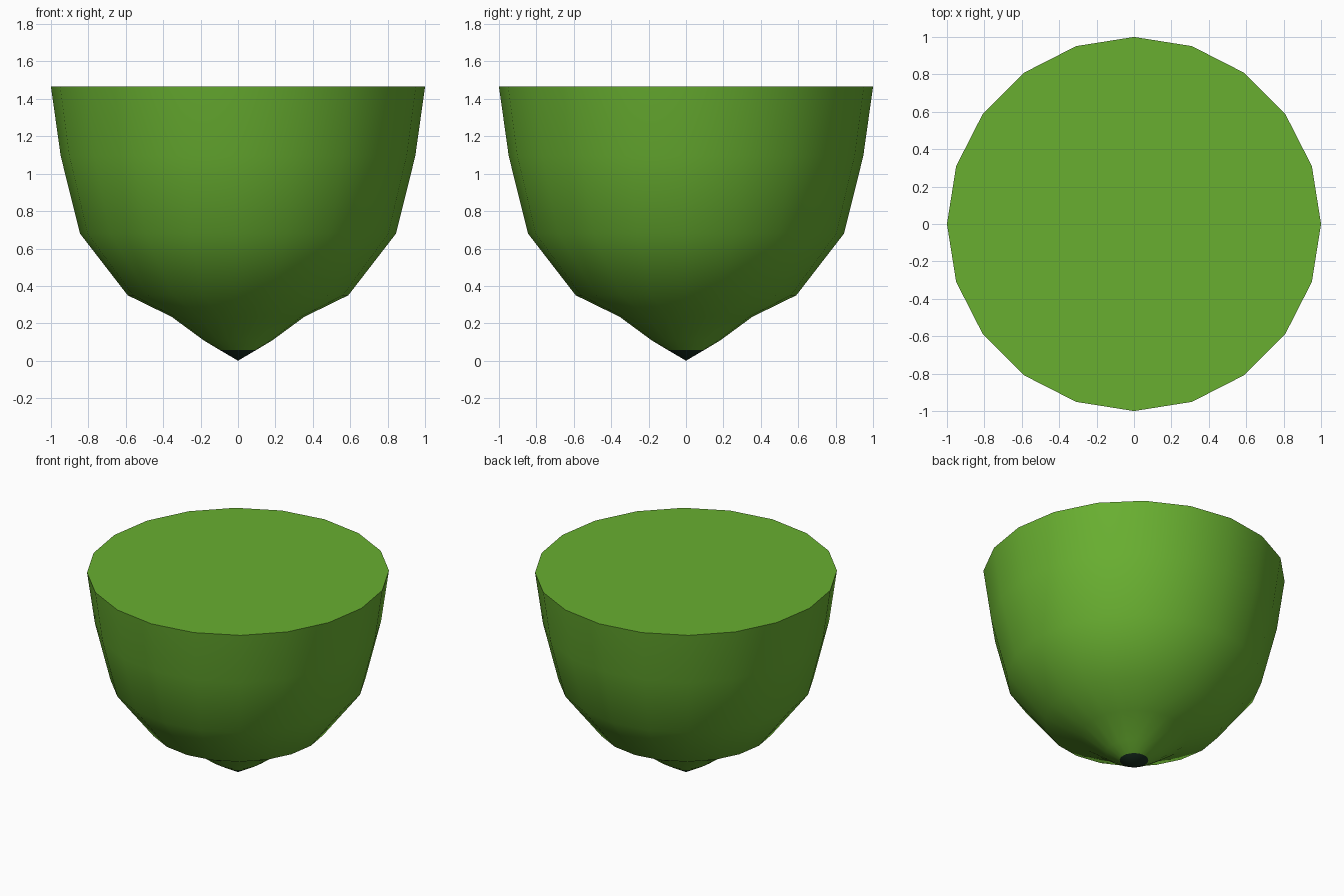
import bpy, bmesh
from math import cos, sin, tau, radians

if "Cube" in bpy.data.objects:
    bpy.data.objects.remove(bpy.data.objects["Cube"])

SIDES = 20
# Radius and height of each ring, from the tip upwards
PROFILE = [(0.095, 0.056), (0.185, 0.11), (0.355, 0.235), (0.59, 0.35),
           (0.845, 0.68), (0.948, 1.095), (1.0, 1.465)]


def material(name, colour):
    mat = bpy.data.materials.new(name)
    mat.use_nodes = True
    mat.diffuse_color = colour
    mat.node_tree.nodes["Principled BSDF"].inputs["Base Color"].default_value = colour
    return mat


green = material("leaf green", (0.14, 0.43, 0.03, 1))
dark = material("dark green", (0.01, 0.03, 0.016, 1))

bm = bmesh.new()
rings = [[bm.verts.new((r * cos(tau * i / SIDES), r * sin(tau * i / SIDES), z))
          for i in range(SIDES)] for r, z in PROFILE]
tip = bm.verts.new((0, 0, 0))

for i in range(SIDES):
    j = (i + 1) % SIDES
    # Dark point at the base
    bm.faces.new((tip, rings[0][j], rings[0][i])).material_index = 1
    # Curved wall
    for low, high in zip(rings, rings[1:]):
        bm.faces.new((low[i], low[j], high[j], high[i]))
# Flat top
bm.faces.new(rings[-1])
bmesh.ops.recalc_face_normals(bm, faces=bm.faces[:])

mesh = bpy.data.meshes.new("pointed_bowl")
bm.to_mesh(mesh)
bm.free()
mesh.materials.append(green)
mesh.materials.append(dark)
bowl = bpy.data.objects.new("pointed_bowl", mesh)
bpy.context.collection.objects.link(bowl)

# Smooth wall with a crisp rim
bpy.ops.object.select_all(action="DESELECT")
bowl.select_set(True)
bpy.context.view_layer.objects.active = bowl
bpy.ops.object.shade_smooth_by_angle(angle=radians(45))
